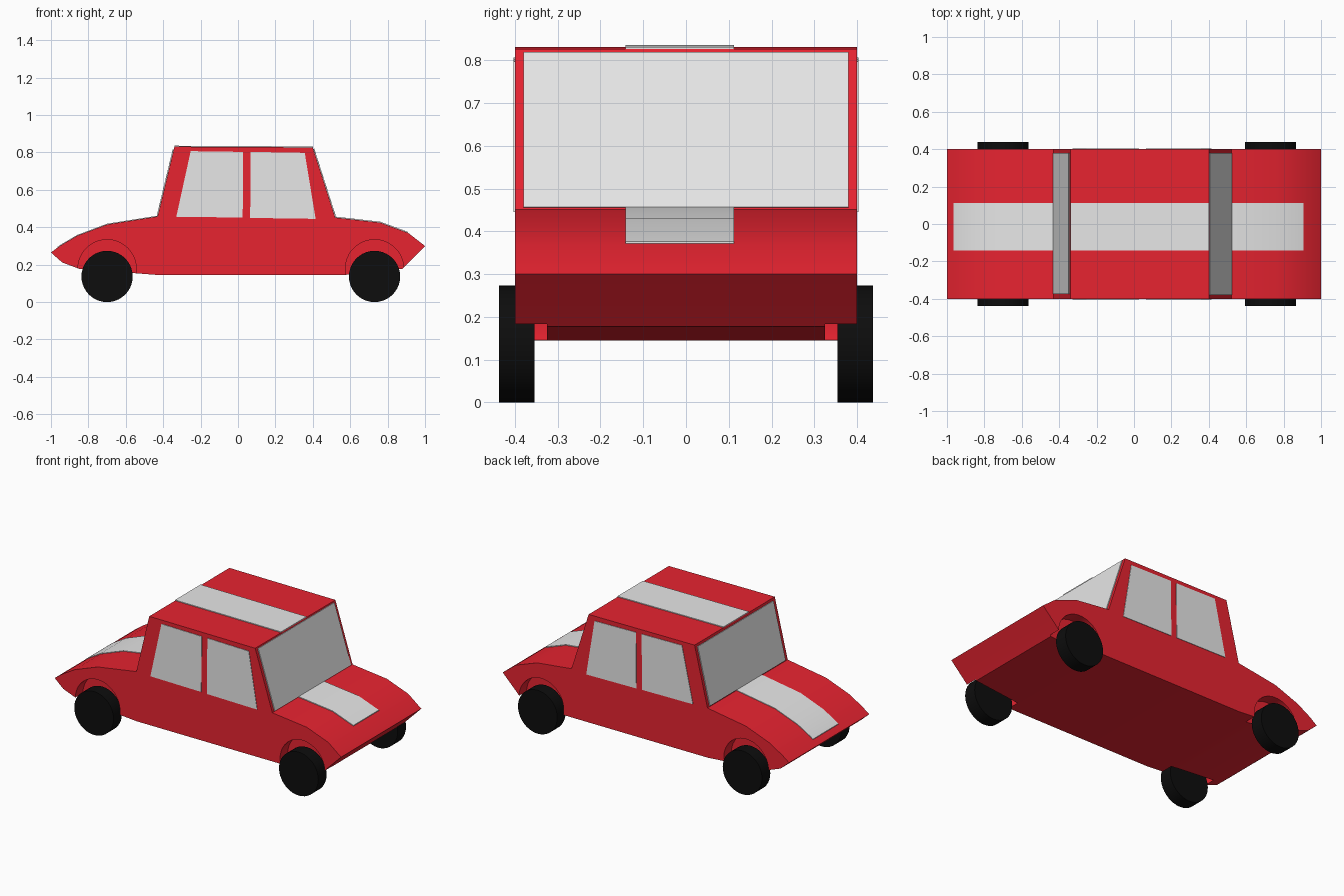
import bpy
from math import radians, pi

cube = bpy.data.objects.get("Cube")
if cube:
    bpy.data.objects.remove(cube, do_unlink=True)


def material(name, r, g, b):
    m = bpy.data.materials.new(name)
    m.use_nodes = True
    m.diffuse_color = (r, g, b, 1)
    m.node_tree.nodes["Principled BSDF"].inputs["Base Color"].default_value = (r, g, b, 1)
    return m


RED = material("red paint", 0.8, 0.017, 0.03)
GREY = material("light grey", 0.8, 0.8, 0.8)
BLACK = material("black rubber", 0.004, 0.004, 0.004)


def activate(ob):
    bpy.ops.object.select_all(action="DESELECT")
    ob.select_set(True)
    bpy.context.view_layer.objects.active = ob


def smooth(ob):
    activate(ob)
    bpy.ops.object.shade_smooth_by_angle(angle=radians(30))


def prism(name, outline, y0, y1, mat):
    """Extrude an anticlockwise (x, z) outline from y0 to y1."""
    n = len(outline)
    verts = [(x, y, z) for y in (y0, y1) for x, z in outline]
    faces = [tuple(range(n)), tuple(reversed(range(n, 2 * n)))]
    faces += [(i, i + n, (i + 1) % n + n, (i + 1) % n) for i in range(n)]
    me = bpy.data.meshes.new(name)
    me.from_pydata(verts, [], faces)
    me.materials.append(mat)
    ob = bpy.data.objects.new(name, me)
    bpy.context.collection.objects.link(ob)
    return ob


def strip(name, path, dx, dz, y0, y1, mat):
    """Thin plate following a right-to-left path, lifted by (dx, dz)."""
    lifted = [(x + dx, z + dz) for x, z in path]
    smooth(prism(name, lifted + path[::-1], y0, y1, mat))


def cylinder(name, x, y, z, radius, depth, sides, mat):
    bpy.ops.mesh.primitive_cylinder_add(vertices=sides, radius=radius, depth=depth,
                                        location=(x, y, z), rotation=(pi / 2, 0, 0))
    ob = bpy.context.object
    ob.name = name
    ob.data.materials.append(mat)
    return ob


# Body: one side profile, extruded across the width
hood = [(0.91, 0.37), (0.76, 0.425), (0.52, 0.452)]
roof = [(0.40, 0.827), (-0.34, 0.831)]
trunk = [(-0.43, 0.458), (-0.70, 0.415), (-0.86, 0.355), (-0.95, 0.302)]
under = [(-1, 0.265), (-0.94, 0.212), (-0.85, 0.178), (-0.43, 0.145),
         (0.57, 0.145), (0.88, 0.178), (0.91, 0.21)]
body = prism("body", under + [(1, 0.30)] + hood + roof + trunk, -0.4, 0.4, RED)

# Wheels and wheel arches
for end, x in (("rear", -0.70), ("front", 0.73)):
    for side, s in (("left", 1), ("right", -1)):
        cutter = cylinder("arch_cutter", x, s * 0.425, 0.178, 0.156, 0.2, 48, RED)
        cutter.hide_render = True
        cut = body.modifiers.new("arch", "BOOLEAN")
        cut.operation = "DIFFERENCE"
        cut.solver = "EXACT"
        cut.object = cutter
        activate(body)
        bpy.ops.object.modifier_apply(modifier=cut.name)
        bpy.data.objects.remove(cutter, do_unlink=True)
        smooth(cylinder(f"{end}_{side}_wheel", x, s * 0.396, 0.137, 0.137, 0.083, 40, BLACK))
smooth(body)

# Racing stripe, slightly off centre
Y0, Y1 = -0.142, 0.112
strip("hood_stripe", [(0.905, 0.372)] + hood[1:], 0, 0.005, Y0, Y1, GREY)
strip("roof_stripe", roof, 0, 0.005, Y0, Y1, GREY)
strip("trunk_stripe", trunk + [(-0.965, 0.291)], 0, 0.004, Y0, Y1, GREY)

# Windscreen and rear window
strip("windscreen", [(0.519, 0.456), (0.403, 0.819)], 0.005, 0.001, -0.38, 0.38, GREY)
strip("rear_window", [(-0.344, 0.816), (-0.429, 0.463)], -0.005, 0.001, -0.375, 0.38, GREY)

# Side windows
panes = {
    "rear": [(-0.33, 0.456), (0.025, 0.452), (0.028, 0.803), (-0.253, 0.807)],
    "front": [(0.065, 0.45), (0.415, 0.445), (0.357, 0.798), (0.068, 0.803)],
}
for end, outline in panes.items():
    prism(f"{end}_right_window", outline, -0.403, -0.399, GREY)
    prism(f"{end}_left_window", outline, 0.399, 0.403, GREY)
